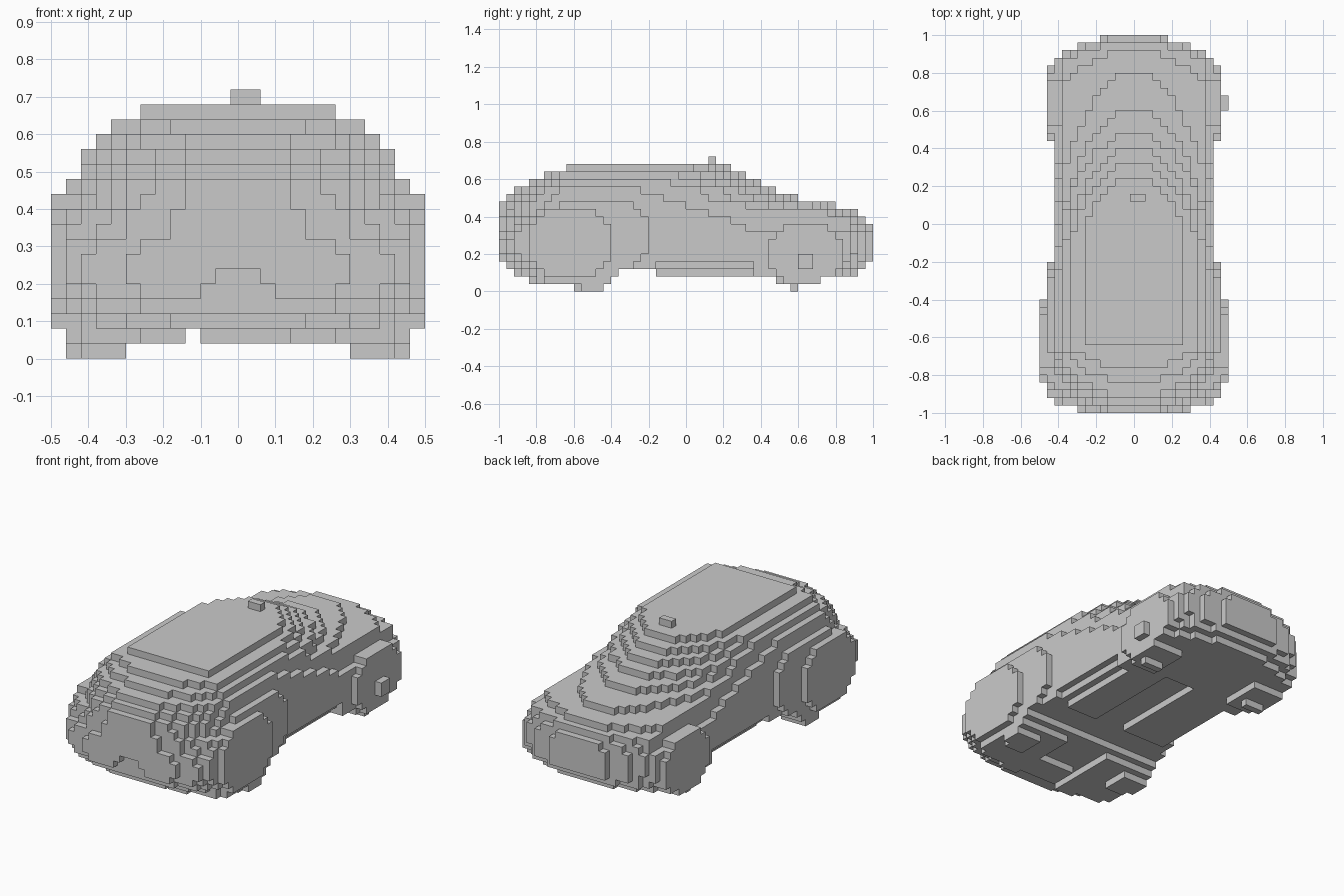
import bpy
import bmesh
from math import sqrt

default_cube = bpy.data.objects.get("Cube")
if default_cube:
    bpy.data.objects.remove(default_cube, do_unlink=True)

VOXEL = 0.04
COLUMNS, ROWS, LAYERS = 25, 50, 18

grey = bpy.data.materials.new("plain grey")
grey.use_nodes = True
grey.diffuse_color = (0.59, 0.59, 0.59, 1)
grey.node_tree.nodes["Principled BSDF"].inputs["Base Color"].default_value = grey.diffuse_color

parts = {}
occupied = set()


def add_part(name, inside):
    """Claim every free grid cell whose centre lies inside the given rule."""
    cells = set()
    for i in range(COLUMNS):
        for j in range(ROWS):
            for k in range(LAYERS):
                x = (i + 0.5 - COLUMNS / 2) * VOXEL
                y = (j + 0.5 - ROWS / 2) * VOXEL
                z = (k + 0.5) * VOXEL
                if (i, j, k) not in occupied and inside(x, y, z):
                    cells.add((i, j, k))
    parts[name] = cells
    occupied.update(cells)


def build_part(name, cells):
    """Skin a part with square faces wherever no other cell touches it."""
    bm = bmesh.new()
    corners = {}

    def vertex(key):
        if key not in corners:
            i, j, k = key
            corners[key] = bm.verts.new(((i - COLUMNS / 2) * VOXEL,
                                         (j - ROWS / 2) * VOXEL, k * VOXEL))
        return corners[key]

    for cell in cells:
        for axis in range(3):
            for step in (-1, 1):
                neighbour = list(cell)
                neighbour[axis] += step
                if tuple(neighbour) in occupied:
                    continue
                quad = []
                for du, dv in ((0, 0), (1, 0), (1, 1), (0, 1)):
                    corner = list(cell)
                    corner[axis] += step > 0
                    corner[(axis + 1) % 3] += du
                    corner[(axis + 2) % 3] += dv
                    quad.append(vertex(tuple(corner)))
                bm.faces.new(quad if step > 0 else quad[::-1])
    mesh = bpy.data.meshes.new(name)
    bm.to_mesh(mesh)
    bm.free()
    mesh.materials.append(grey)
    bpy.context.collection.objects.link(bpy.data.objects.new(name, mesh))


def in_ellipse(y, z, centre_y, centre_z, radius_y, radius_z):
    return ((y - centre_y) / radius_y) ** 2 + ((z - centre_z) / radius_z) ** 2 <= 1


def rounded_end(distance, length):
    """Width factor of an elliptical end, measured inward from its tip."""
    if distance <= 0:
        return 0
    t = max(0, 1 - distance / length)
    return sqrt(1 - t * t)


# Body outline per layer from the floor up:
# front tip, front rounding, back tip, back rounding, half width
BODY_LAYERS = [
    (-0.92, 0.24, 0.92, 0.26, 0.46),
    (-0.97, 0.20, 0.97, 0.26, 0.48),
    (-1.01, 0.18, 1.00, 0.34, 0.50),
    (-1.02, 0.18, 1.00, 0.26, 0.50),
    (-1.02, 0.18, 1.00, 0.26, 0.50),
    (-1.01, 0.20, 1.00, 0.26, 0.50),
    (-1.00, 0.26, 1.00, 0.40, 0.50),
    (-1.00, 0.32, 0.96, 0.30, 0.49),
    (-1.00, 0.40, 0.92, 0.45, 0.47),
    (-1.00, 0.46, 0.80, 1.30, 0.46),
    (-0.96, 0.40, 0.60, 1.10, 0.44),
    (-0.92, 0.34, 0.48, 0.80, 0.42),
    (-0.84, 0.25, 0.40, 0.70, 0.38),
    (-0.76, 0.15, 0.32, 0.55, 0.34),
    (-0.64, 0.03, 0.24, 0.36, 0.27),
]
FIRST_LAYER = 2


def flank_limit(y, z, layer):
    """Half width allowed by the side of the body."""
    if in_ellipse(y, z, -0.56, 0.30, 0.37, 0.23):
        return 0.46
    # Sills step inward below the doors
    if layer < 2 and -0.16 < y < 0.36:
        return (0.34, 0.38)[layer]
    # Shoulder line drops toward the back
    return 0.38 if z > 0.46 - 0.36 * min(y, 0.4) else 0.42


def body_rule(x, y, z):
    layer = int(z / VOXEL) - FIRST_LAYER
    if not 0 <= layer < len(BODY_LAYERS):
        return False
    # Floor: raised behind the front wheels, tunnel further back
    if layer == 0:
        if -0.36 < y < -0.16:
            return False
        if -0.16 < y < 0.44 and -0.06 < x < 0.14:
            return False
    # Shallow notch in the lower nose
    if y < -0.96 and z < 0.24 and abs(x) < (0.06 if z > 0.20 else 0.10):
        return False
    front, front_round, back, back_round, width = BODY_LAYERS[layer]
    half = width * rounded_end(y - front, front_round) * rounded_end(back - y, back_round)
    return abs(x) < min(half, flank_limit(y, z, layer))


add_part("car_body", body_rule)


# Wheels: an elliptical disc standing on two contact layers
def wheel_rule(side, disc, contacts, outer, inner):
    def rule(x, y, z):
        layer = int(z / VOXEL)
        if layer < len(contacts):
            low, high = contacts[layer]
            edge = 0.46 * rounded_end(y - low, 0.10)
            return (0.30, inner)[layer] < side * x < edge and low < y < high
        return inner < side * x < outer and in_ellipse(y, z, *disc)
    return rule


for side, label in ((1, "left"), (-1, "right")):
    add_part("front_wheel_" + label, wheel_rule(
        side, (-0.62, 0.26, 0.23, 0.19), ((-0.64, -0.44), (-0.84, -0.40)), 0.50, 0.14))
    add_part("rear_wheel_" + label, wheel_rule(
        side, (0.64, 0.20, 0.20, 0.17), ((0.52, 0.60), (0.44, 0.72)), 0.46, 0.26))


# Small boxes: low plate under the front, roof antenna, wheel hub nub
def box_rule(*ranges):
    def rule(*point):
        return all(low < value < high for value, (low, high) in zip(point, ranges))
    return rule


add_part("front_under_plate", box_rule((-0.10, 0.18), (-0.80, -0.64), (0.04, 0.08)))
add_part("roof_antenna", box_rule((-0.02, 0.06), (0.12, 0.16), (0.68, 0.72)))
add_part("rear_hub_nub", box_rule((0.46, 0.50), (0.60, 0.68), (0.12, 0.20)))

for part_name, part_cells in parts.items():
    build_part(part_name, part_cells)
